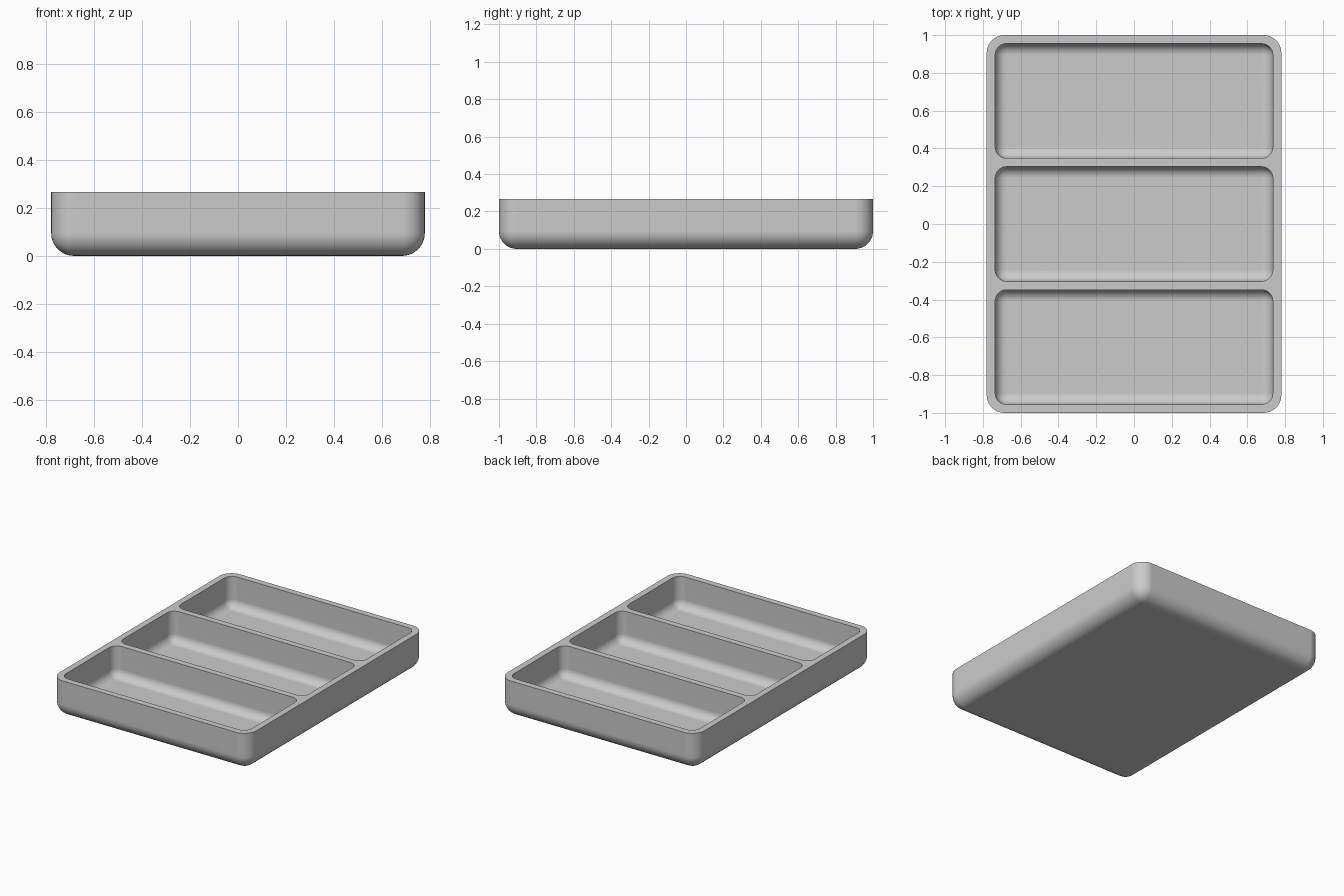
import bpy
import bmesh
from mathutils import Vector

if "Cube" in bpy.data.objects:
    bpy.data.objects.remove(bpy.data.objects["Cube"], do_unlink=True)

HALF_X, HALF_Y, HEIGHT = 0.78, 1.0, 0.267
WALL = 0.045
POCKET_Y = (2 * HALF_Y - 4 * WALL) / 3

grey = bpy.data.materials.new("matte grey")
grey.use_nodes = True
grey.diffuse_color = (0.6, 0.6, 0.6, 1)
grey.node_tree.nodes["Principled BSDF"].inputs["Base Color"].default_value = grey.diffuse_color


def rounded_block(name, size, centre, radius, segments):
    """Box with rounded upright corners and bottom rim, and a flat sharp top."""
    bm = bmesh.new()
    bmesh.ops.create_cube(bm, size=1)
    for v in bm.verts:
        v.co = v.co * Vector(size) + Vector(centre)
    top = centre[2] + size[2] / 2
    edges = [e for e in bm.edges if min(v.co.z for v in e.verts) < top - 0.01]
    bmesh.ops.bevel(bm, geom=edges, offset=radius, segments=segments,
                    profile=0.5, affect='EDGES', clamp_overlap=True)
    mesh = bpy.data.meshes.new(name)
    bm.to_mesh(mesh)
    bm.free()
    mesh.materials.append(grey)
    obj = bpy.data.objects.new(name, mesh)
    bpy.context.collection.objects.link(obj)
    return obj


# Solid outer body
tray = rounded_block("divided_tray", (2 * HALF_X, 2 * HALF_Y, HEIGHT),
                     (0, 0, HEIGHT / 2), 0.095, 10)
bpy.context.view_layer.objects.active = tray
tray.select_set(True)

# Three equal compartments, cut open through the top
for i in (-1, 0, 1):
    cutter = rounded_block("compartment_cutter",
                           (2 * (HALF_X - WALL), POCKET_Y, HEIGHT),
                           (0, i * (POCKET_Y + WALL), WALL + HEIGHT / 2), 0.06, 8)
    cutter.hide_render = True
    cut = tray.modifiers.new("compartment", 'BOOLEAN')
    cut.operation = 'DIFFERENCE'
    cut.solver = 'EXACT'
    cut.object = cutter
    bpy.ops.object.modifier_apply(modifier=cut.name)
    bpy.data.objects.remove(cutter, do_unlink=True)

# Smooth fillets, crisp rim, flat walls
bpy.ops.object.shade_smooth_by_angle(angle=0.6)
normals = tray.modifiers.new("flat_walls", 'WEIGHTED_NORMAL')
normals.keep_sharp = True
